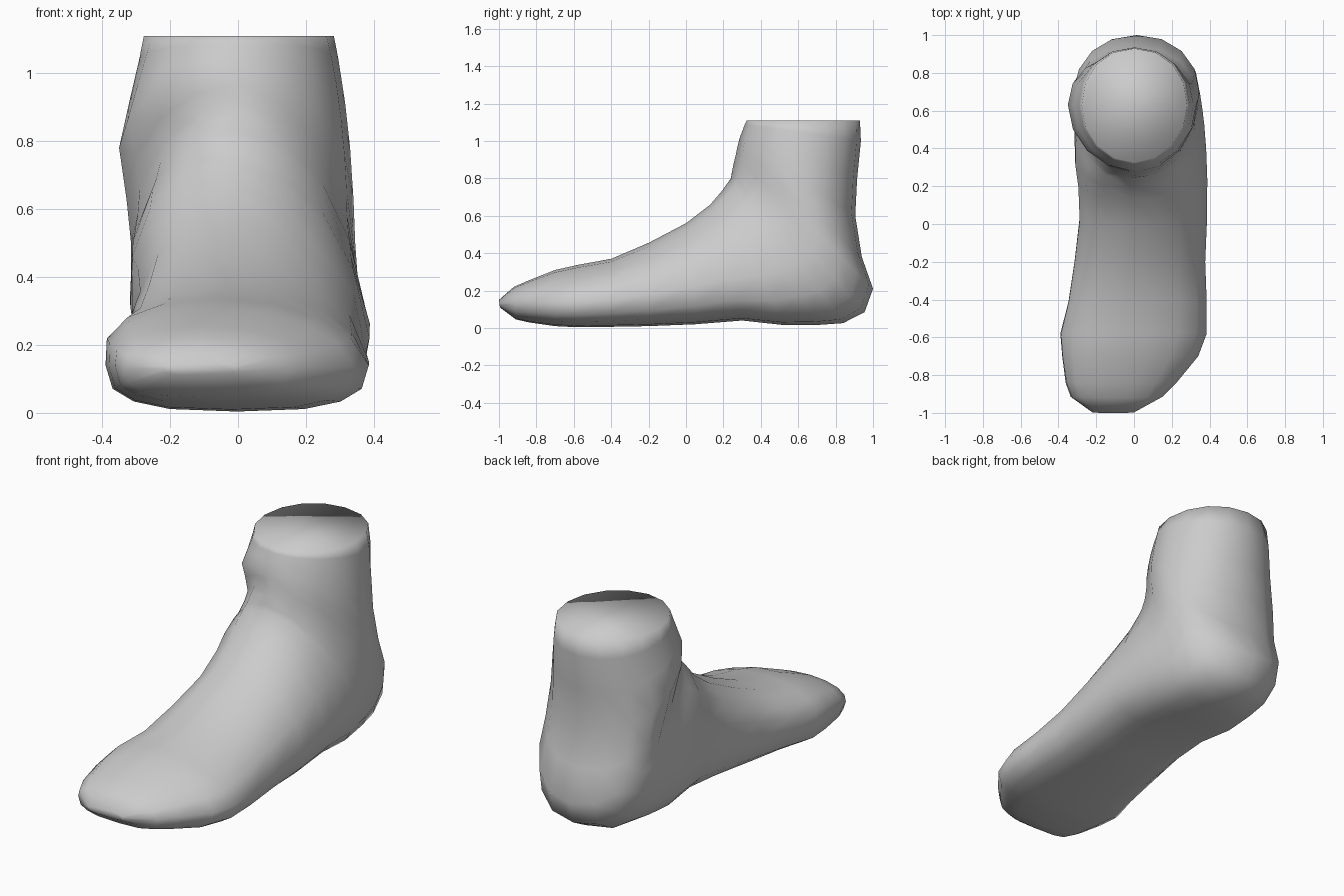
import bpy, bmesh, math

SIDES = 16
# Sections fanning from toe to ankle, each spanning instep line to sole/heel line:
# instep y, z, sole y, z, left x, right x, height fraction of widest point
SECTIONS = [
    (-1.00, .15, -.995, .11, -.22, .00, .5),
    (-.92, .22, -.91, .046, -.335, .15, .5),
    (-.84, .255, -.84, .03, -.362, .225, .48),
    (-.70, .31, -.70, .01, -.38, .34, .42),
    (-.58, .337, -.58, .004, -.39, .385, .41),
    (-.40, .37, -.42, .006, -.347, .385, .40),
    (-.20, .455, -.20, .01, -.315, .377, .38),
    (.00, .56, .05, .02, -.288, .387, .37),
    (.13, .66, .30, .04, -.295, .388, .36),
    (.19, .73, .52, .016, -.312, .382, .37),
    (.24, .80, .70, .016, -.317, .372, .38),
    (.245, .83, .84, .026, -.318, .362, .39),
    (.255, .88, .955, .085, -.315, .352, .40),
    (.265, .92, 1.00, .21, -.315, .345, .41),
    (.275, .97, .94, .38, -.328, .34, .42),
    (.285, 1.01, .905, .60, -.35, .33, .44),
    (.30, 1.05, .915, .80, -.32, .315, .46),
    (.315, 1.09, .935, 1.00, -.29, .295, .49),
    (.325, 1.11, .93, 1.11, -.277, .282, .5),
]


def power(v, e):
    return math.copysign(abs(v) ** e, v)


def section_points(i, s):
    ty, tz, by, bz, xl, xr, f = s
    ankle = min(1, max(0, (i - 9) / 4))      # 0 on the foot, 1 on the ankle
    low, up = .70 + .25 * ankle, .95 + .07 * ankle
    ridge = -.06 * (1 - ankle) * min(1, i / 3)   # instep ridge leans inward
    pts = []
    for k in range(SIDES):
        a = 2 * math.pi * k / SIDES
        c, n = math.cos(a), math.sin(a)
        c = 0 if abs(c) < 1e-6 else c
        n = 0 if abs(n) < 1e-6 else n
        e = up if n > 0 else low
        h = power(n, e)
        t = f + h * ((1 - f) if n > 0 else f)
        x = (xl + xr) / 2 + (xr - xl) / 2 * power(c, e) + ridge * max(0, h)
        pts.append((x, by + (ty - by) * t, bz + (tz - bz) * t))
    return pts


# Foot and ankle skin, lofted through the sections
bm = bmesh.new()
rings = [[bm.verts.new(p) for p in section_points(i, s)] for i, s in enumerate(SECTIONS)]
for r0, r1 in zip(rings, rings[1:]):
    for k in range(SIDES):
        j = (k + 1) % SIDES
        bm.faces.new((r0[k], r0[j], r1[j], r1[k]))

# Toe tip and flat ankle cap
bm.faces.new(rings[0])
bm.faces.new(rings[-1])
bmesh.ops.recalc_face_normals(bm, faces=bm.faces)
for face in bm.faces:
    face.smooth = True

mesh = bpy.data.meshes.new("foot")
bm.to_mesh(mesh)
bm.free()
bpy.context.collection.objects.link(bpy.data.objects.new("foot", mesh))
